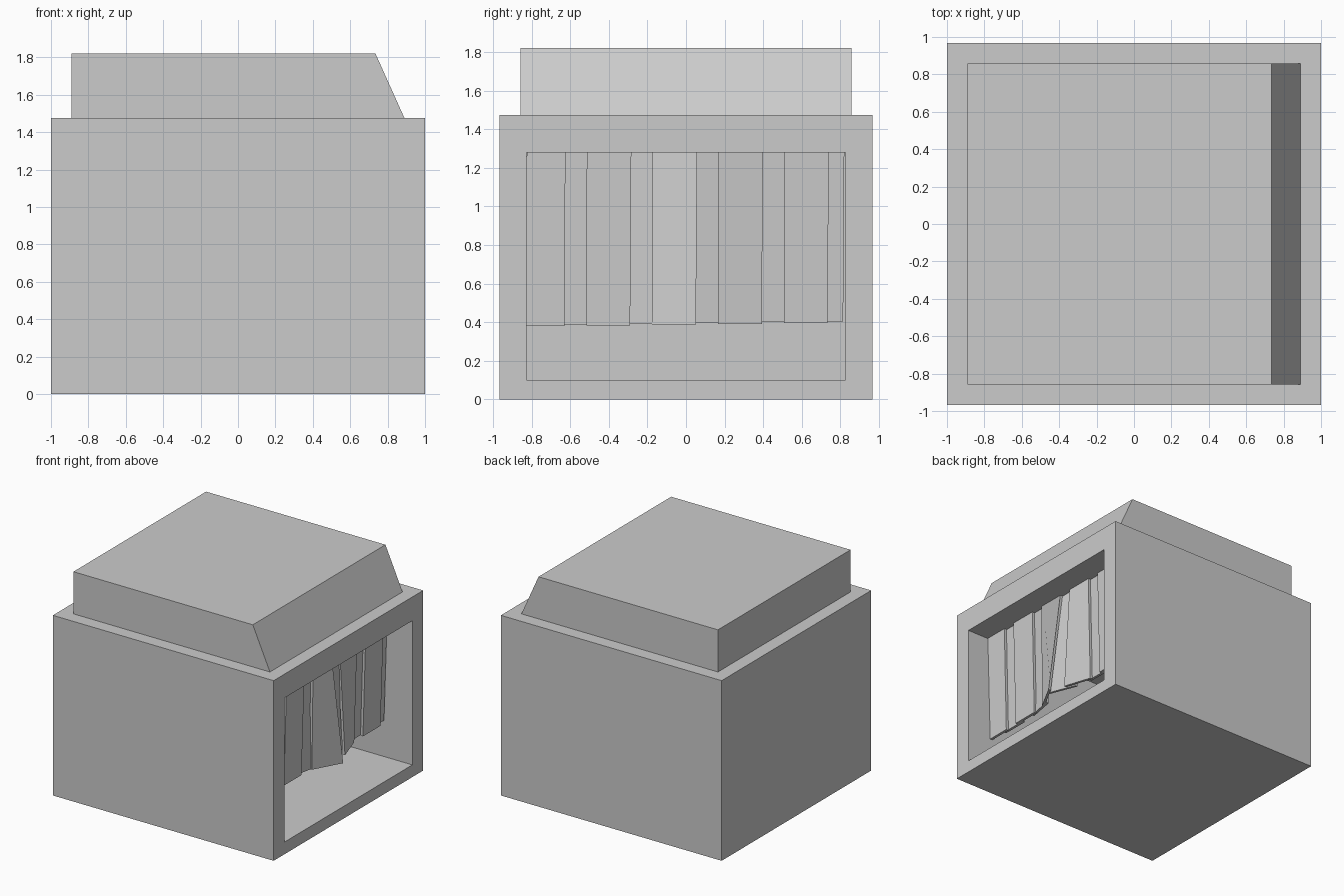
import bpy, bmesh, math

if "Cube" in bpy.data.objects:
    bpy.data.objects.remove(bpy.data.objects["Cube"])


def prism(name, corners, depth_vec):
    """Closed solid: a polygon of 3D corners swept along a vector."""
    bm = bmesh.new()
    a = [bm.verts.new(c) for c in corners]
    b = [bm.verts.new([p + d for p, d in zip(c, depth_vec)]) for c in corners]
    bm.faces.new(a)
    bm.faces.new(b[::-1])
    n = len(a)
    for i in range(n):
        j = (i + 1) % n
        bm.faces.new((a[j], a[i], b[i], b[j]))
    bmesh.ops.recalc_face_normals(bm, faces=bm.faces)
    me = bpy.data.meshes.new(name)
    bm.to_mesh(me)
    bm.free()
    ob = bpy.data.objects.new(name, me)
    bpy.context.collection.objects.link(ob)
    return ob


def side_profile(name, xz, half_y):
    return prism(name, [(x, -half_y, z) for x, z in xz], (0, 2 * half_y, 0))


# Main housing, hollowed from the right side
housing = side_profile("housing", [(-1, 0), (1, 0), (1, 1.475), (-1, 1.475)], 0.967)
cutter = side_profile("opening_cutter",
                      [(-0.86, 0.1), (1.2, 0.1), (1.2, 1.28), (-0.86, 1.28)], 0.827)
mod = housing.modifiers.new("opening", "BOOLEAN")
mod.operation = "DIFFERENCE"
mod.solver = "EXACT"
mod.object = cutter
cutter.hide_render = True
cutter.hide_set(True)

# Raised cap with one sloping end
side_profile("top_cap", [(-0.89, 1.475), (0.89, 1.475), (0.735, 1.82), (-0.89, 1.82)], 0.858)


# Curtain of overlapping strips, pushed outward near the middle at the hem
def hem_x(y):
    return 0.765 + 0.14 * math.exp(-((y - 0.05) / 0.15) ** 2)


pitch, overlap, thick = 0.1705, 0.06, 0.022
for i in range(10):
    y0 = -0.825 + pitch * i - (overlap / 2 if i else 0)
    y1 = min(-0.825 + pitch * (i + 1) + overlap / 2, 0.82)
    y1 = min(y1, 0.82)
    off = 0.012 if i % 2 == 0 else -0.012
    z = 0.38 + 0.002 * i + (0 if i % 2 == 0 else 0.006)
    bottom = [(hem_x(y0) + off, y0 - 0.002, z), (hem_x(y1) + off, y1 - 0.006, z)]
    top = [(0.79 + off, y1, 1.28), (0.79 + off, y0, 1.28)]
    prism(f"curtain_strip_{i + 1}", bottom + top, (-thick, 0, 0))
